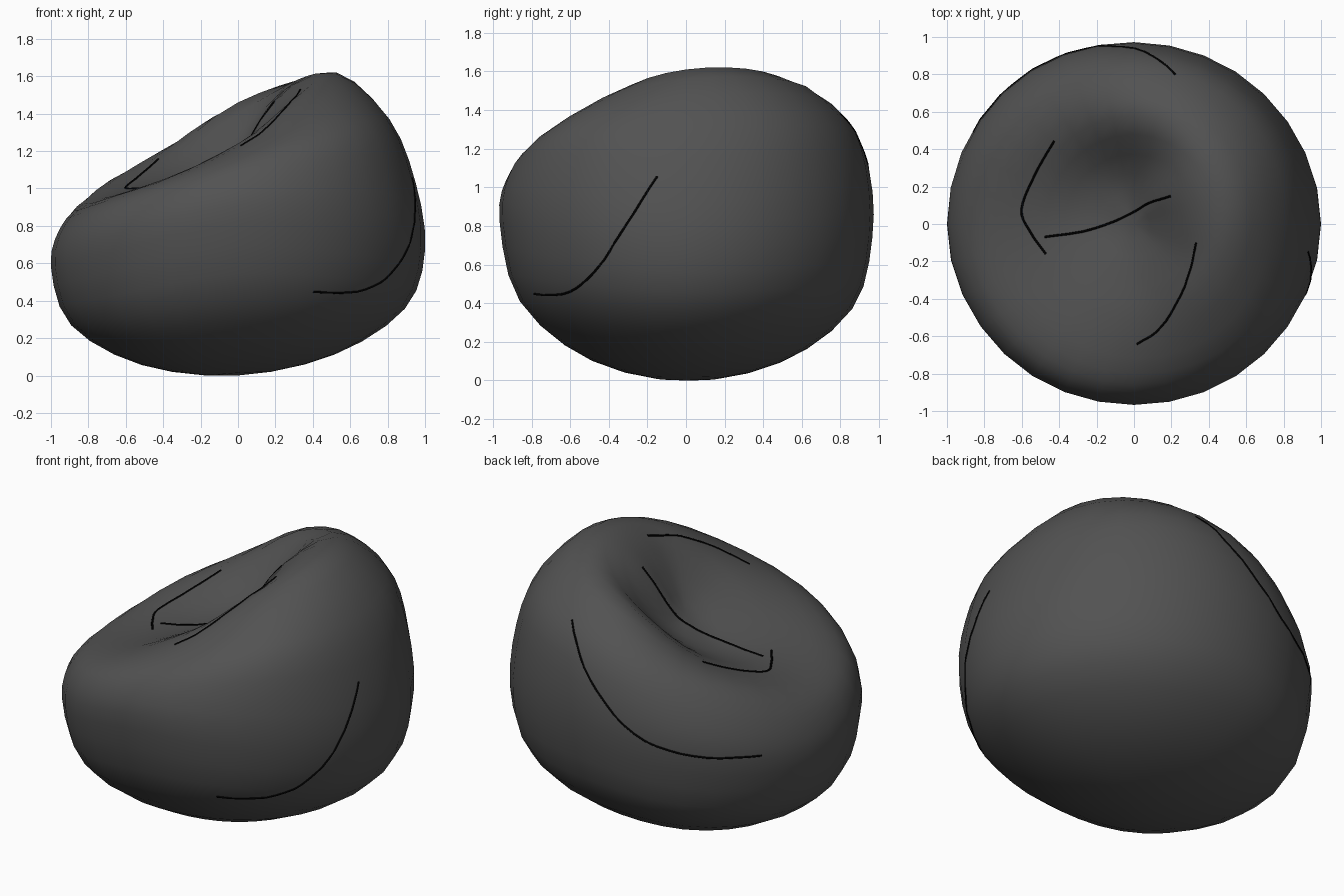
import bpy, bmesh
from math import sin, cos, pi, radians
from mathutils import Vector
from mathutils.bvhtree import BVHTree

if "Cube" in bpy.data.objects:
    bpy.data.objects.remove(bpy.data.objects["Cube"])

SIDES, SUB = 32, 3


def catmull(a, b, c, d, t):
    return 0.5 * (2 * b + (c - a) * t + (2 * a - 5 * b + 4 * c - d) * t * t
                  + (3 * b - a - 3 * c + d) * t ** 3)


def material(name, value):
    m = bpy.data.materials.new(name)
    m.diffuse_color = (value, value, value, 1)
    m.use_nodes = True
    m.node_tree.nodes["Principled BSDF"].inputs["Base Color"].default_value = m.diffuse_color
    return m


# Per 45 degrees from +x: widest point, shoulder, upper side, rim, seat slope as (radius, height)
SECTIONS = [
    [(1.00, .67), (.95, 1.03), (.81, 1.37), (.53, 1.61), (.26, 1.49)],
    [(.98, .72), (.95, 1.12), (.84, 1.40), (.56, 1.60), (.26, 1.46)],
    [(.965, .74), (.95, 1.08), (.84, 1.33), (.58, 1.46), (.27, 1.22)],
    [(.985, .62), (.97, .87), (.82, 1.10), (.57, 1.15), (.27, 1.09)],
    [(1.00, .58), (.95, .79), (.82, .92), (.57, 1.00), (.27, 1.04)],
    [(.98, .66), (.94, .88), (.79, .99), (.50, 1.05), (.26, 1.09)],
    [(.965, .82), (.93, 1.04), (.80, 1.17), (.52, 1.24), (.26, 1.21)],
    [(.98, .76), (.95, 1.09), (.83, 1.34), (.50, 1.49), (.26, 1.37)],
]
SEAT_CENTRE = 1.16

# Full profiles with rounded underside, blended around the body
columns = []
for s in range(SIDES):
    i, t = divmod(s * 8 / SIDES, 1)
    quad = [SECTIONS[(int(i) + k) % 8] for k in (-1, 0, 1, 2)]
    top = [Vector([catmull(*[q[j][n] for q in quad], t) for n in (0, 1)]) for j in range(5)]
    R, zeq = top[0]
    under = []
    for a in (radians(30), radians(60)):
        tilt = 0.05 * R * sin(a) * cos(2 * pi * s / SIDES) * cos(a)
        under.append(Vector((1.03 * R * sin(a), zeq * (1 - cos(a)) + tilt)))
    columns.append([Vector((0, 0))] + under + top + [Vector((0, SEAT_CENTRE))])

# Bean bag body
bm = bmesh.new()
bottom = bm.verts.new((0, 0, 0))
centre = bm.verts.new((0, 0, SEAT_CENTRE))
grid = []
for s, col in enumerate(columns):
    opp = columns[(s + SIDES // 2) % SIDES]
    pts = [Vector((-opp[1].x, opp[1].y))] + col + [Vector((-opp[-2].x, opp[-2].y))]
    ang = 2 * pi * s / SIDES
    line = []
    for k in range(1, len(pts) - 2):
        for u in range(SUB):
            if k == 1 and u == 0:
                continue
            p = catmull(*pts[k - 1:k + 3], u / SUB)
            line.append(bm.verts.new((p.x * cos(ang), p.x * sin(ang), max(p.y, 0))))
    grid.append(line)
for s in range(SIDES):
    a, b = grid[s], grid[(s + 1) % SIDES]
    bm.faces.new((bottom, b[0], a[0]))
    bm.faces.new((centre, a[-1], b[-1]))
    for k in range(len(a) - 1):
        bm.faces.new((a[k], b[k], b[k + 1], a[k + 1]))
for f in bm.faces:
    f.smooth = True
bmesh.ops.recalc_face_normals(bm, faces=bm.faces)
surface = BVHTree.FromBMesh(bm)
mesh = bpy.data.meshes.new("bean_bag_body")
bm.to_mesh(mesh)
bm.free()
body = bpy.data.objects.new("bean_bag_body", mesh)
bpy.context.collection.objects.link(body)
mesh.materials.append(material("dark_fabric", 0.085))

# Thin seams laid on the surface
black = material("seam_black", 0.0)


def seam(name, points):
    p = [Vector(q) for q in points]
    p = [2 * p[0] - p[1]] + p + [2 * p[-1] - p[-2]]
    path = [catmull(*p[k - 1:k + 3], u / 5) for k in range(1, len(p) - 2) for u in range(5)]
    path.append(p[-2])
    curve = bpy.data.curves.new(name, 'CURVE')
    curve.dimensions = '3D'
    curve.bevel_depth = 0.006
    curve.bevel_resolution = 1
    curve.use_fill_caps = True
    spline = curve.splines.new('POLY')
    spline.points.add(len(path) - 1)
    for sp, q in zip(spline.points, path):
        sp.co = (*surface.find_nearest(q)[0], 1)
    curve.materials.append(black)
    bpy.context.collection.objects.link(bpy.data.objects.new(name, curve))


seam("seat_seam_middle", [(.20, .15, 1.46), (.05, .10, 1.26), (-.09, .02, 1.10),
                          (-.28, -.04, 1.06), (-.48, -.07, 1.02)])
seam("seat_seam_right", [(.33, -.10, 1.53), (.28, -.33, 1.44), (.15, -.55, 1.30), (.02, -.64, 1.22)])
seam("seat_seam_left", [(-.42, .45, 1.14), (-.52, .28, 1.06), (-.60, .08, 1.0),
                        (-.55, -.05, 1.0), (-.47, -.16, 1.0)])
seam("side_seam", [(.94, -.15, 1.06), (.94, -.30, .82), (.88, -.47, .58),
                   (.68, -.60, .46), (.40, -.78, .45)])
seam("back_seam", [(.22, .80, 1.38), (0, .93, 1.12), (-.30, .94, .86),
                   (-.60, .79, .75), (-.86, .49, .71)])
